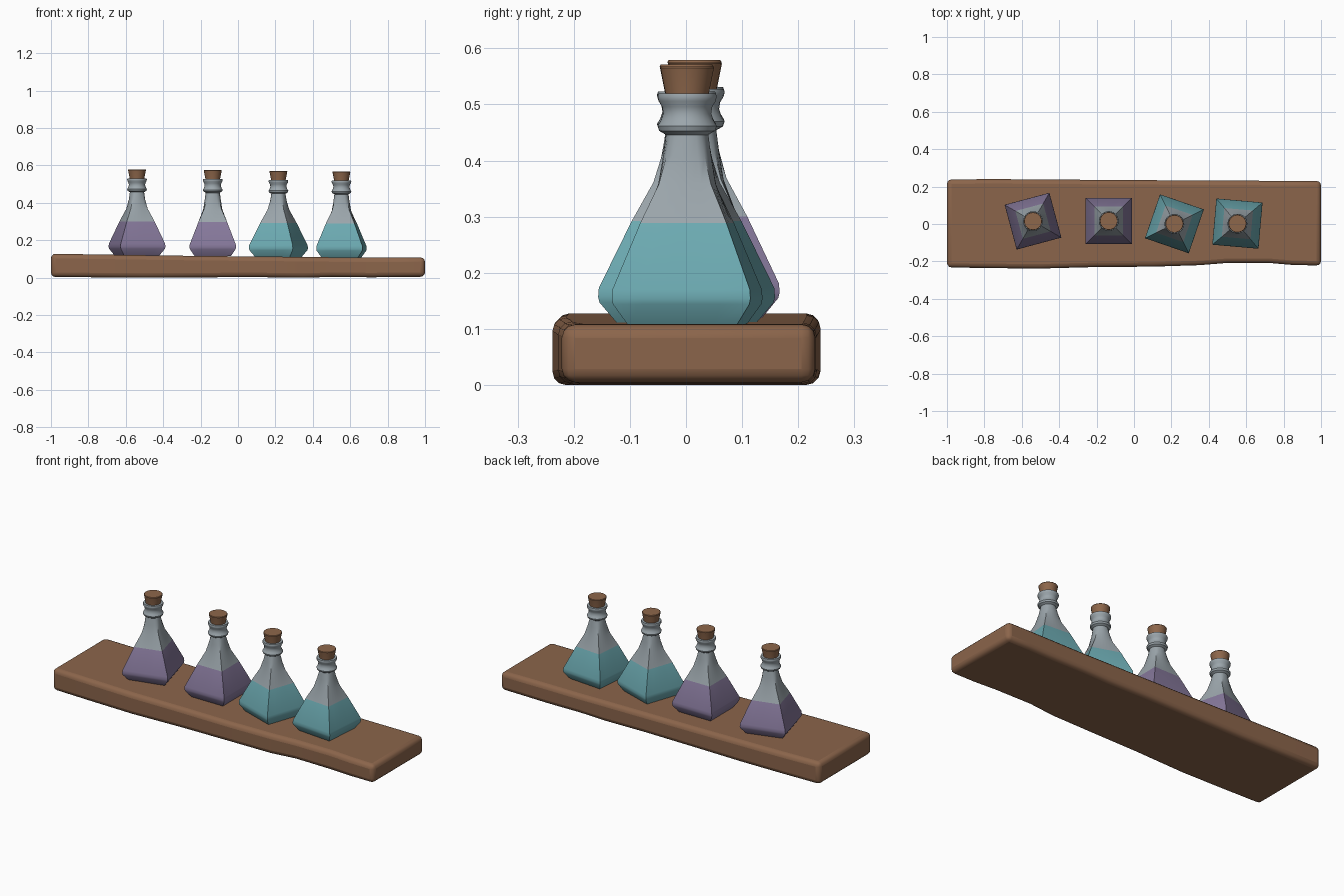
import bpy, bmesh, math

if "Cube" in bpy.data.objects:
    bpy.data.objects.remove(bpy.data.objects["Cube"])


def material(name, rgb):
    m = bpy.data.materials.new(name)
    m.diffuse_color = (*rgb, 1)
    m.use_nodes = True
    m.node_tree.nodes["Principled BSDF"].inputs["Base Color"].default_value = m.diffuse_color
    return m


wood = material("brown_wood", (0.26, 0.13, 0.07))
cork_mat = material("cork_brown", (0.27, 0.135, 0.07))
glass = material("grey_glass", (0.33, 0.38, 0.41))
teal = material("teal_liquid", (0.15, 0.40, 0.44))
purple = material("purple_liquid", (0.24, 0.19, 0.33))


def finish(bm, name, mats, angle=30):
    bmesh.ops.recalc_face_normals(bm, faces=bm.faces)
    me = bpy.data.meshes.new(name)
    bm.to_mesh(me)
    bm.free()
    ob = bpy.data.objects.new(name, me)
    bpy.context.collection.objects.link(ob)
    for m in mats:
        me.materials.append(m)
    bpy.ops.object.select_all(action='DESELECT')
    ob.select_set(True)
    bpy.context.view_layer.objects.active = ob
    bpy.ops.object.shade_smooth_by_angle(angle=math.radians(angle))
    return ob


def loft(bm, rings):
    """Skin closed rings of points and cap both ends."""
    loops = [[bm.verts.new(p) for p in r] for r in rings]
    n = len(loops[0])
    for a, b in zip(loops, loops[1:]):
        for i in range(n):
            bm.faces.new((a[i], a[(i + 1) % n], b[(i + 1) % n], b[i]))
    bm.faces.new(loops[0][::-1])
    bm.faces.new(loops[-1])


def ring(half, z, roundness, n=24):
    """Ring blended between a square (0) and a circle (1)."""
    pts = []
    for i in range(n):
        a = 2 * math.pi * i / n
        c, s = math.cos(a), math.sin(a)
        r = half * (roundness + (1 - roundness) / max(abs(c), abs(s)))
        pts.append((r * c, r * s, z))
    return pts


# Worn plank: x, front y, back y, bottom z, top z
sections = [
    (-1.0, -0.232, 0.238, 0.004, 0.128), (-0.75, -0.236, 0.240, 0.002, 0.124),
    (-0.5, -0.238, 0.238, 0.0, 0.120), (-0.2, -0.230, 0.236, 0.002, 0.116),
    (0.1, -0.228, 0.234, 0.003, 0.113), (0.35, -0.220, 0.233, 0.0, 0.111),
    (0.5, -0.208, 0.232, 0.004, 0.109), (0.72, -0.208, 0.231, 0.002, 0.109),
    (0.85, -0.219, 0.231, 0.004, 0.109), (1.0, -0.222, 0.230, 0.005, 0.108)]
bm = bmesh.new()
loft(bm, [[(x, f, lo), (x, b, lo), (x, b, hi), (x, f, hi)]
          for x, f, b, lo, hi in sections])
plank = finish(bm, "shelf_plank", [wood], 40)
bev = plank.modifiers.new("worn_edges", 'BEVEL')
bev.width = 0.024
bev.segments = 3
bev.limit_method = 'ANGLE'
bev.angle_limit = math.radians(40)

# Bottle profile: height, half width, roundness
LIQUID = 0.181
profile = [
    (0.0, 0.098, 0), (0.036, 0.122, 0), (0.046, 0.124, 0), (0.062, 0.123, 0),
    (LIQUID, 0.077, 0), (0.25, 0.051, 0.3), (0.30, 0.043, 0.7),
    (0.338, 0.038, 1), (0.345, 0.050, 1), (0.354, 0.053, 1), (0.364, 0.047, 1),
    (0.376, 0.043, 1), (0.388, 0.045, 1), (0.398, 0.051, 1), (0.406, 0.053, 1),
    (0.412, 0.051, 1)]

# Bottles: x, y, base z, turn in degrees, liquid
bottles = [(-0.54, 0.015, 0.119, 15, purple), (-0.135, 0.016, 0.116, 0, purple),
           (0.216, 0.001, 0.111, -19, teal), (0.553, 0.002, 0.108, -5, teal)]
for i, (x, y, z, turn, liquid) in enumerate(bottles, 1):
    bm = bmesh.new()
    loft(bm, [ring(w, h, r) for h, w, r in profile])
    for f in bm.faces:
        f.material_index = int(f.calc_center_median().z < LIQUID)
    bottle = finish(bm, f"bottle_{i}", [glass, liquid], 35)

    bm = bmesh.new()
    loft(bm, [ring(r, h, 1) for h, r in
              ((0.400, 0.038), (0.412, 0.039), (0.457, 0.048), (0.460, 0.046))])
    cork = finish(bm, f"cork_{i}", [cork_mat], 30)
    for ob in (bottle, cork):
        ob.location = (x, y, z)
        ob.rotation_euler.z = math.radians(turn)
